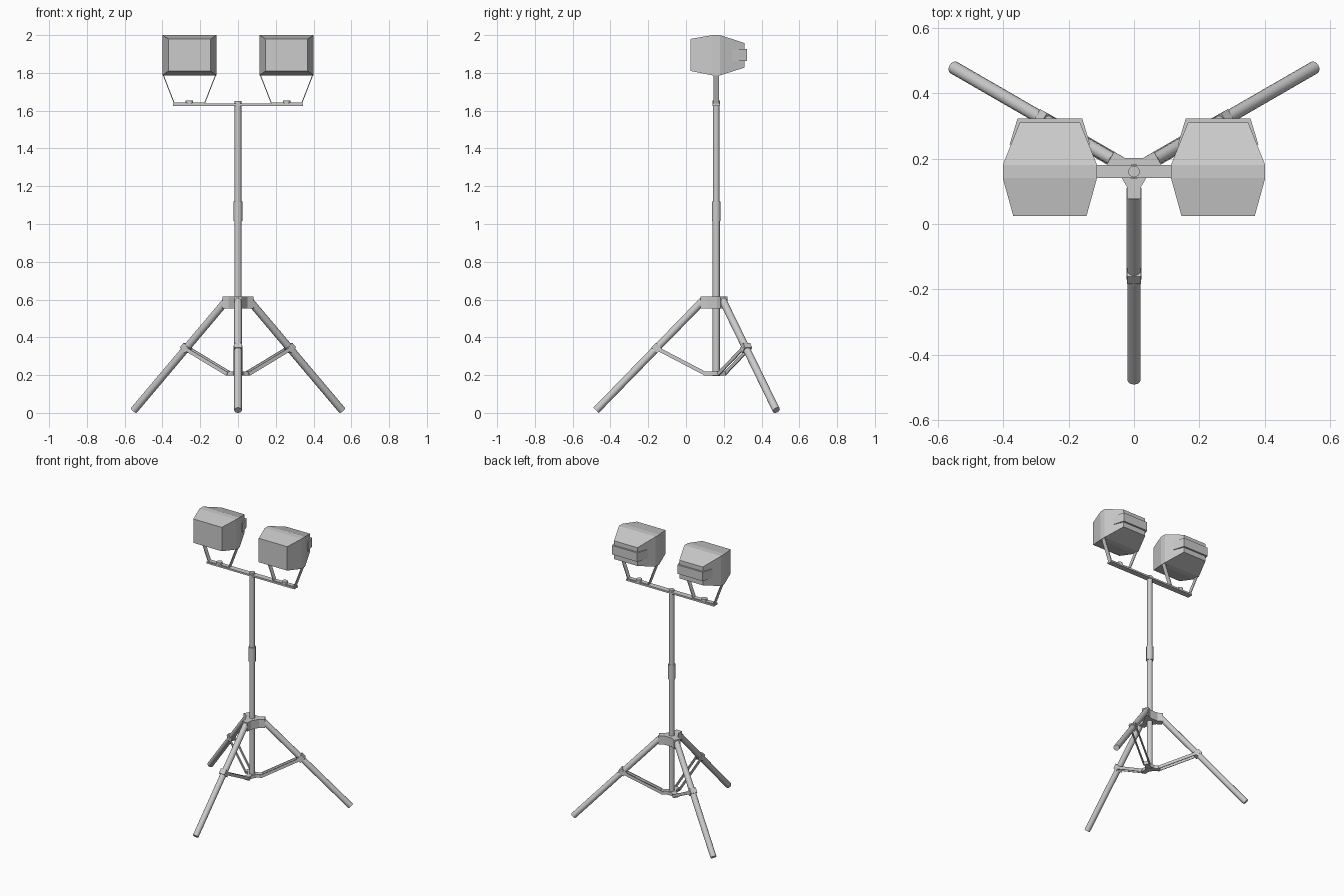
import bpy, math
from mathutils import Vector, Matrix

if "Cube" in bpy.data.objects:
    bpy.data.objects.remove(bpy.data.objects["Cube"])

CY = 0.16  # pole axis position in y


def mesh(name, verts, faces):
    me = bpy.data.meshes.new(name)
    me.from_pydata([tuple(v) for v in verts], [], faces)
    ob = bpy.data.objects.new(name, me)
    bpy.context.collection.objects.link(ob)
    return ob


def loft(name, rings):
    """Skin closed rings of equal length and cap both ends."""
    n = len(rings[0])
    verts = [v for r in rings for v in r]
    faces = [(k * n + i, k * n + (i + 1) % n, (k + 1) * n + (i + 1) % n, (k + 1) * n + i)
             for k in range(len(rings) - 1) for i in range(n)]
    faces += [tuple(reversed(range(n))), tuple(range(len(verts) - n, len(verts)))]
    return mesh(name, verts, faces)


def tube(name, p, q, r, sides=16):
    p, q = Vector(p), Vector(q)
    rot = (q - p).to_track_quat('Z', 'Y')
    circle = [rot @ Vector((r * math.cos(2 * math.pi * i / sides),
                            r * math.sin(2 * math.pi * i / sides), 0)) for i in range(sides)]
    ob = loft(name, [[p + c for c in circle], [q + c for c in circle]])
    bpy.context.view_layer.objects.active = ob
    ob.select_set(True)
    bpy.ops.object.shade_smooth_by_angle(angle=math.radians(35))
    ob.select_set(False)
    return ob


def beam(name, p, q, lateral, width, thick):
    """Rectangular bar from p to q; width runs along the lateral direction."""
    p, q, s = Vector(p), Vector(q), Vector(lateral).normalized()
    u = (q - p).cross(s).normalized()
    corners = [s * a * width / 2 + u * b * thick / 2
               for a, b in ((1, 1), (-1, 1), (-1, -1), (1, -1))]
    return loft(name, [[p + c for c in corners], [q + c for c in corners]])


ANGLES = [math.radians(a) for a in (-90, 30, 150)]


def polar(a, r, side, z):
    return Vector((r * math.cos(a) - side * math.sin(a),
                   CY + r * math.sin(a) + side * math.cos(a), z))


def hub(name, z0, z1, inner, outer, half):
    prof = ((inner, -half), (outer, -half), (outer, half), (inner, half))
    loft(name, [[polar(a, r, s, z) for a in ANGLES for r, s in prof] for z in (z0, z1)])


# Telescopic pole
tube("lower_pole", (0, CY, 0.195), (0, CY, 1.03), 0.019)
tube("pole_collar", (0, CY, 1.015), (0, CY, 1.12), 0.023)
tube("upper_pole", (0, CY, 1.1), (0, CY, 1.65), 0.0175)

# Tripod hubs, legs and paired braces
hub("upper_hub", 0.553, 0.615, 0.046, 0.083, 0.022)
hub("lower_hub", 0.197, 0.22, 0.03, 0.068, 0.017)
for i, a in enumerate(ANGLES):
    tube(f"leg_{i}", polar(a, 0.07, 0, 0.595), polar(a, 0.636, 0, 0.014), 0.02)
    lat = (-math.sin(a), math.cos(a), 0)
    for s in (-1, 1):
        beam(f"brace_{i}_{s}", polar(a, 0.055, s * 0.0195, 0.206),
             polar(a, 0.325, s * 0.0195, 0.347), lat, 0.006, 0.02)
    beam(f"leg_clip_{i}", polar(a, 0.304, 0, 0.356), polar(a, 0.328, 0, 0.331),
         lat, 0.044, 0.044)

# Crossbar
beam("crossbar", (-0.345, CY, 1.632), (0.345, CY, 1.632), (0, 1, 0), 0.04, 0.012)


def rect_rings(cx, rows):
    return [[(cx + sx * w, y, z0 if sz < 0 else z1)
             for sx, sz in ((-1, -1), (1, -1), (1, 1), (-1, 1))] for y, w, z0, z1 in rows]


# Lamps with brackets, one on each side
for side, label in ((-1, "left"), (1, "right")):
    cx = side * 0.257
    # rows: y, half width, bottom z, top z
    loft(f"{label}_lamp", rect_rings(cx, [
        (0.025, 0.112, 1.81, 1.98), (0.14, 0.144, 1.787, 2.0),
        (0.18, 0.144, 1.787, 2.0), (0.31, 0.092, 1.828, 1.958)]))
    loft(f"{label}_rear_band", rect_rings(cx, [
        (0.243, 0.123, 1.864, 1.927), (0.322, 0.099, 1.864, 1.927)]))
    tube(f"{label}_bracket_knob", (cx, CY, 1.636), (cx, CY, 1.655), 0.02, 12)
    beam(f"{label}_bracket_base", (cx - 0.08, CY, 1.64), (cx + 0.08, CY, 1.64),
         (0, 1, 0), 0.03, 0.005)
    for s in (-1, 1):
        beam(f"{label}_bracket_arm_{s}", (cx + s * 0.08, CY, 1.638),
             (cx + s * 0.141, CY, 1.795), (0, 1, 0), 0.03, 0.005)

# Make all normals point outward
import bmesh
for ob in bpy.data.objects:
    bm = bmesh.new()
    bm.from_mesh(ob.data)
    bmesh.ops.recalc_face_normals(bm, faces=bm.faces)
    bm.to_mesh(ob.data)
    bm.free()
